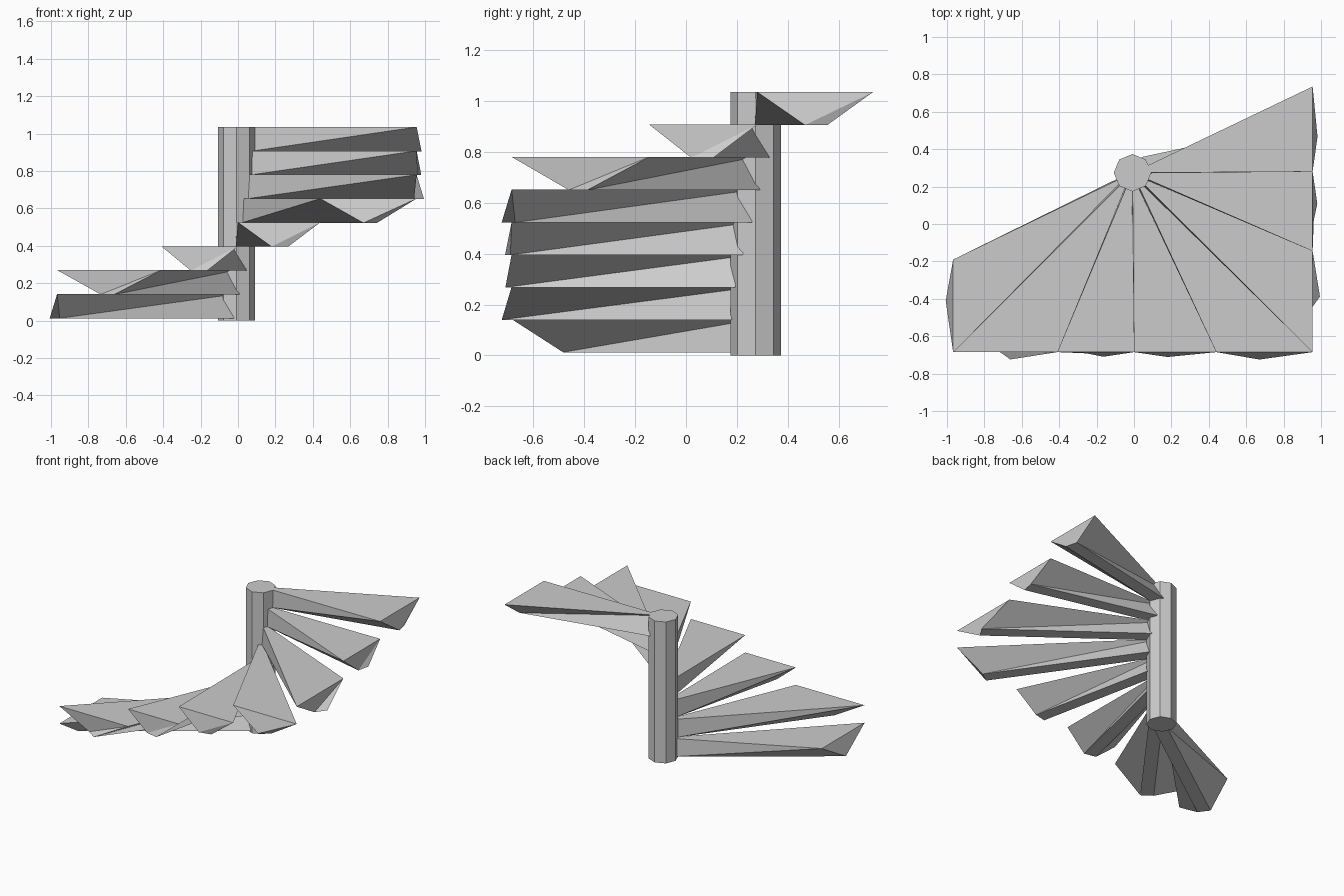
import bpy, bmesh
from mathutils import Vector

old = bpy.data.objects.get("Cube")
if old:
    bpy.data.objects.remove(old, do_unlink=True)

stone = bpy.data.materials.new("plain_grey")
stone.use_nodes = True
GREY = (0.6, 0.6, 0.6, 1)
stone.diffuse_color = GREY
stone.node_tree.nodes["Principled BSDF"].inputs["Base Color"].default_value = GREY

CENTRE = Vector((-0.008, 0.274))
HEIGHT = 1.035
RISE = 0.1275
FIRST_TOP = HEIGHT - 7 * RISE
HALF_BEAM = 0.045


def finish(name, bm):
    bmesh.ops.recalc_face_normals(bm, faces=bm.faces)
    mesh = bpy.data.meshes.new(name)
    bm.to_mesh(mesh)
    bm.free()
    mesh.materials.append(stone)
    obj = bpy.data.objects.new(name, mesh)
    bpy.context.collection.objects.link(obj)
    return obj


# Eight-sided central column
bm = bmesh.new()
bmesh.ops.create_cone(bm, cap_ends=True, segments=8, radius1=0.1, radius2=0.1, depth=HEIGHT)
column = finish("central_column", bm)
column.location = (CENTRE.x, CENTRE.y, HEIGHT / 2)

# Corners of the treads, going round the rectangular stairwell
rim = [Vector(p) for p in ((-0.967, -0.19), (-0.967, -0.685), (-0.41, -0.685),
                           (0, -0.685), (0.44, -0.685), (0.955, -0.685),
                           (0.955, -0.145), (0.955, 0.28), (0.955, 0.735))]


# Wedge tread that narrows downwards to a slim, flat beam
def add_step(number, a, b):
    top = FIRST_TOP + number * RISE
    bottom = top - 0.13
    middle = (a + b) / 2
    out = (middle - CENTRE).normalized()
    across = Vector((-out.y, out.x))
    outer = middle + out * 0.016
    inner = CENTRE + out * 0.07 + across * 0.025
    bm = bmesh.new()

    def vert(p, z):
        return bm.verts.new((p.x, p.y, z))

    tip, va, vb = vert(CENTRE, top), vert(a, top), vert(b, top)
    i1, i2 = (vert(inner + across * s, bottom) for s in (-HALF_BEAM, HALF_BEAM))
    o1, o2 = (vert(outer + across * s, bottom) for s in (-HALF_BEAM, HALF_BEAM))
    for face in ((tip, va, vb), (va, o1, vb), (o1, o2, vb),
                 (va, tip, i1), (va, i1, o1), (tip, vb, o2),
                 (tip, o2, i2), (i1, i2, o2, o1), (tip, i2, i1)):
        bm.faces.new(face)
    finish(f"step_{number + 1}", bm)


for n in range(8):
    add_step(n, rim[n], rim[n + 1])
